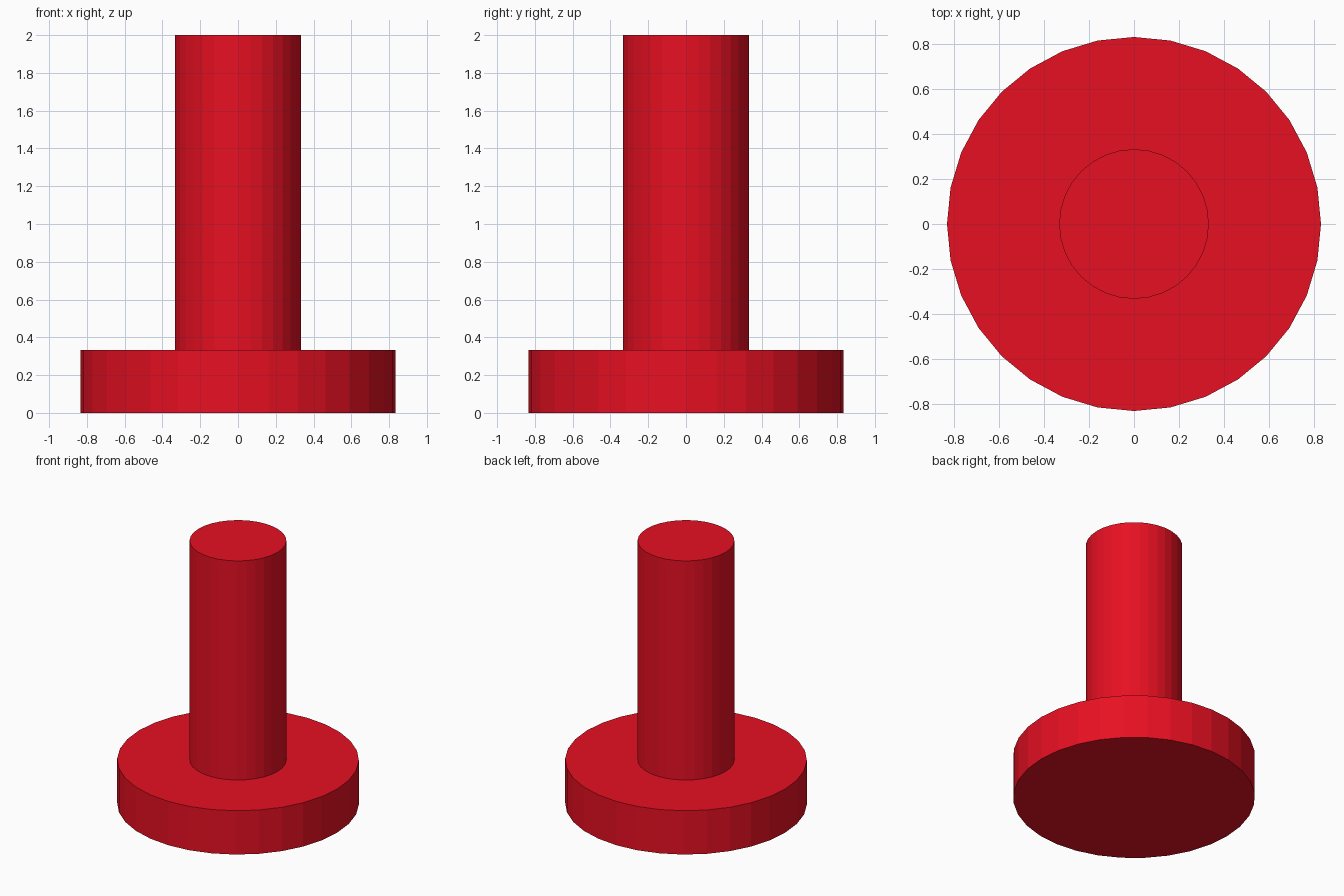
import bpy

if "Cube" in bpy.data.objects:
    bpy.data.objects.remove(bpy.data.objects["Cube"])

SIDES = 32

red = bpy.data.materials.new("red")
red.diffuse_color = (0.8, 0.005, 0.016, 1)
red.use_nodes = True
red.node_tree.nodes["Principled BSDF"].inputs["Base Color"].default_value = red.diffuse_color


def cylinder(name, radius, z0, z1):
    bpy.ops.mesh.primitive_cylinder_add(
        vertices=SIDES, radius=radius, depth=z1 - z0, location=(0, 0, (z0 + z1) / 2))
    obj = bpy.context.object
    obj.name = name
    obj.data.materials.append(red)
    return obj


# Wide flat disc at the bottom
cylinder("base_disc", 0.8333, 0.0, 0.3333)

# Upright post standing on the disc
cylinder("post", 0.3333, 0.3333, 2.0)
